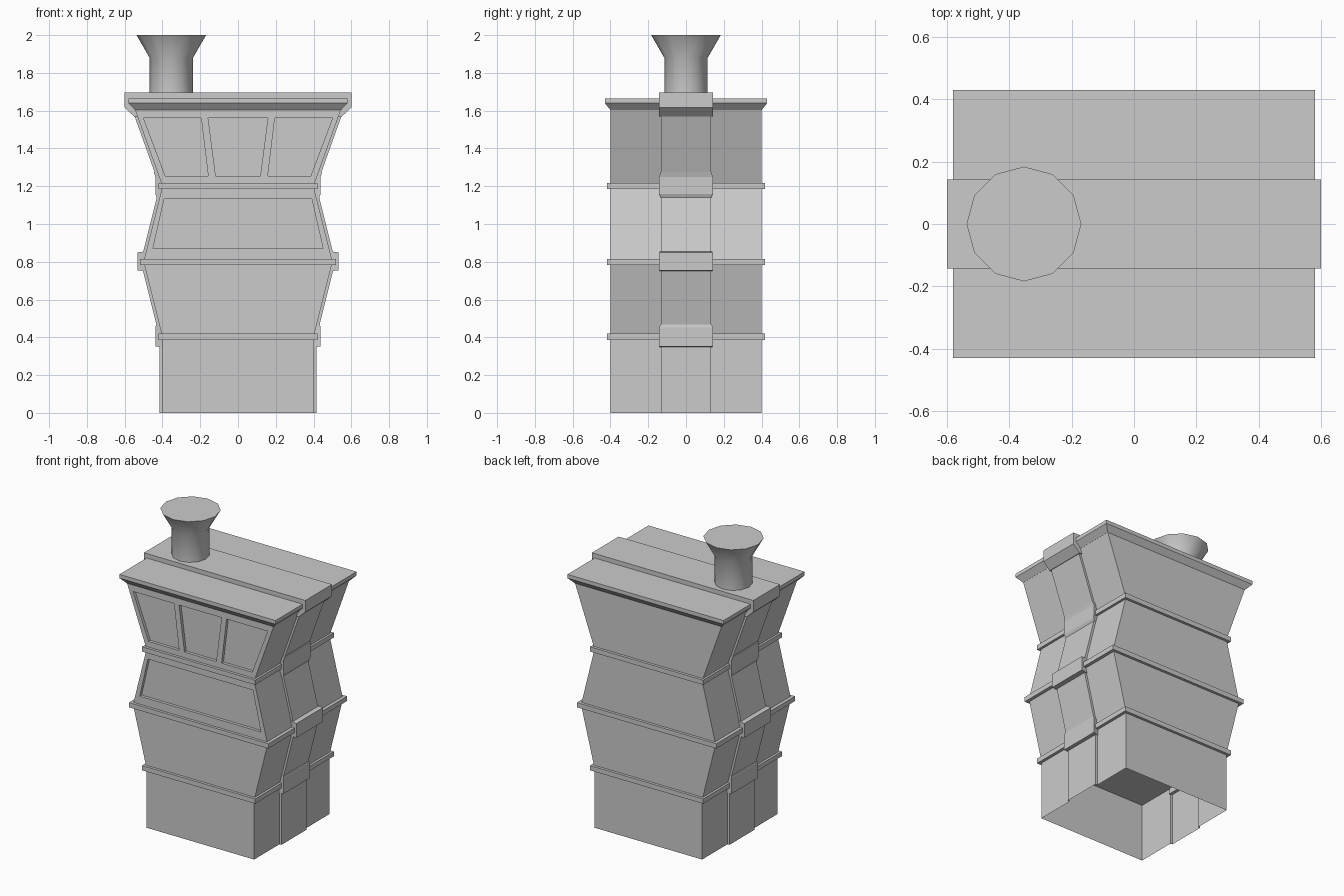
import bpy, bmesh, math

if "Cube" in bpy.data.objects:
    bpy.data.objects.remove(bpy.data.objects["Cube"])

T, YS, YB = 0.015, 0.132, 0.4   # side strip thickness, strip half depth, body half depth
LEVELS = [(0, .4), (.4, .4), (.8, .5), (1.2, .4), (1.605, .545)]   # z, half width


def finish(name, bm, normals=True):
    bmesh.ops.remove_doubles(bm, verts=bm.verts, dist=1e-5)
    if normals:
        bmesh.ops.recalc_face_normals(bm, faces=bm.faces)
    me = bpy.data.meshes.new(name)
    bm.to_mesh(me)
    bm.free()
    ob = bpy.data.objects.new(name, me)
    bpy.context.collection.objects.link(ob)
    return ob


def face(bm, pts):
    return bm.faces.new([bm.verts.new(p) for p in pts])


def loft(bm, rings, caps=True, skip=()):
    n = len(rings[0])
    vs = [[bm.verts.new(p) for p in r] for r in rings]
    for k in range(len(vs) - 1):
        for i in range(n):
            if (k, i) not in skip:
                j = (i + 1) % n
                bm.faces.new((vs[k][i], vs[k][j], vs[k+1][j], vs[k+1][i]))
    if caps:
        bm.faces.new(vs[0][::-1])
        bm.faces.new(vs[-1])


def rect(x, y, z):
    return [(-x, -y, z), (x, -y, z), (x, y, z), (-x, y, z)]


def outline(z, w):
    half = [(w, -YB), (w, -YS), (w + T, -YS), (w + T, YS), (w, YS), (w, YB)]
    return [(x, y, z) for x, y in half] + [(-x, y, z) for x, y in reversed(half)]


def window(bm, outer, inner, depth=0.02):
    """Recessed window in the front wall; quads given as (x, z) corners."""
    o = [(x, -YB, z) for x, z in outer]
    i = [(x, -YB, z) for x, z in inner]
    d = [(x, -YB + depth, z) for x, z in inner]
    for a in range(4):
        b = (a + 1) % 4
        face(bm, [o[a], o[b], i[b], i[a]])
        face(bm, [i[a], i[b], d[b], d[a]])
    face(bm, d)


def trap(l0, r0, z0, l1, r1, z1):
    return [(l0, z0), (r0, z0), (r1, z1), (l1, z1)]


# Tower walls, open at the bottom, with raised side strips
bm = bmesh.new()
loft(bm, [outline(z, w) for z, w in LEVELS], caps=False, skip={(2, 11), (3, 11)})
window(bm, trap(-.5, .5, .8, -.4, .4, 1.2), trap(-.45, .45, .87, -.39, .39, 1.135))
top, low = [-.545, -.178, .178, .545], [-.4, -.135, .135, .4]
wins = [(-.385, -.158, -.5, -.195), (-.118, .118, -.158, .158), (.158, .385, .195, .5)]
for k, (l0, r0, l1, r1) in enumerate(wins):
    window(bm, trap(low[k], low[k+1], 1.2, top[k], top[k+1], 1.605),
           trap(l0, r0, 1.255, l1, r1, 1.56))
finish("tower_walls", bm)

# Horizontal bands
for name, z, x in (("lower_band", .403, .42), ("middle_band", .8, .518), ("upper_band", 1.201, .42)):
    bm = bmesh.new()
    loft(bm, [rect(x, .418, z - .016), rect(x, .418, z + .016)])
    finish(name, bm)

# Roof slab with sloped eaves
bm = bmesh.new()
loft(bm, [rect(.545, .4, 1.603), rect(.58, .43, 1.64), rect(.58, .43, 1.665)])
finish("roof", bm)

# Clasps on the side strips: profile of (x, z, half depth), mirrored left and right
CLASPS = {
    "lower_clasp": [(.39, .345, .132), (.437, .352, .142), (.437, .453, .142),
                    (.434, .469, .134), (.4, .469, .132)],
    "middle_clasp": [(.47, .748, .134), (.533, .755, .142), (.533, .85, .142), (.47, .857, .134)],
    "upper_clasp": [(.39, 1.14, .134), (.43, 1.14, .134), (.438, 1.16, .142), (.438, 1.25, .142),
                    (.445, 1.275, .134), (.4, 1.275, .134)],
}
for name, prof in CLASPS.items():
    for side, s in (("right", 1), ("left", -1)):
        bm = bmesh.new()
        loft(bm, [[(s * x, e * y, z) for x, z, y in prof] for e in (-1, 1)])
        finish(f"{name}_{side}", bm)

# Ridge strap running over the roof and down both eaves
half = [(.535, 1.57), (.551, 1.57), (.6, 1.617), (.6, 1.695)]
prof = half + [(-x, z) for x, z in reversed(half)]
bm = bmesh.new()
loft(bm, [[(x, y, z) for x, z in prof] for y in (-.142, .142)])
finish("roof_strap", bm)

# Chimney with flared top
bm = bmesh.new()
ring = lambda r, z: [(-.353 + r * math.cos(a * math.pi / 6), r * math.sin(a * math.pi / 6), z)
                     for a in range(12)]
loft(bm, [ring(.115, 1.69), ring(.115, 1.88), ring(.184, 2.0)])
chimney = finish("chimney", bm)
bpy.context.view_layer.objects.active = chimney
chimney.select_set(True)
bpy.ops.object.shade_smooth_by_angle(angle=math.radians(31))
